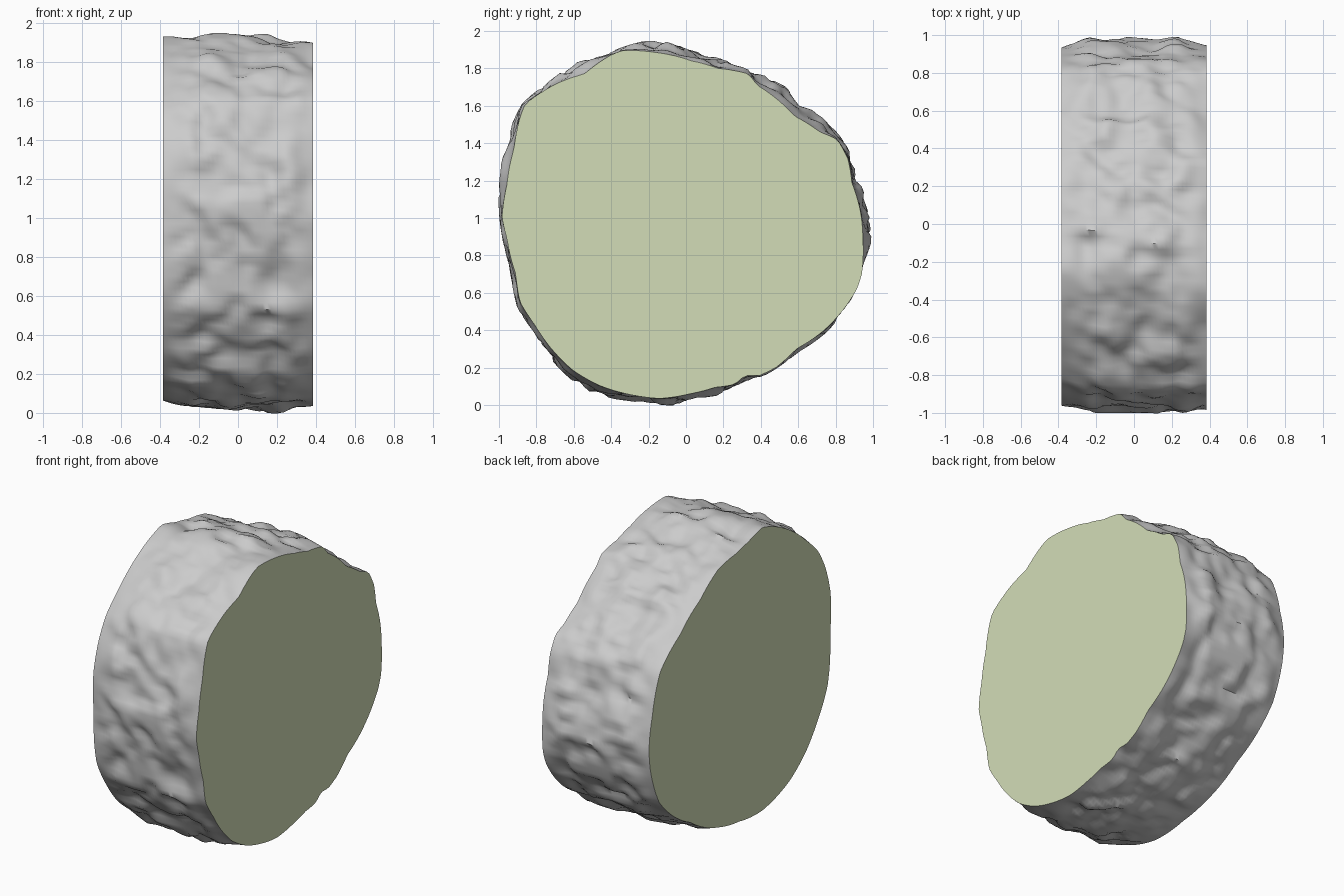
import bpy, bmesh, math
from mathutils import Vector, noise

cube = bpy.data.objects.get("Cube")
if cube:
    bpy.data.objects.remove(cube, do_unlink=True)

HALF = 0.385          # half the width along x
CZ = 0.97             # height of the axis
SEGS, RINGS = 180, 36

# Outline (y, z) of the sawn end on the +x side
LEFT_END = [(-.345, 1.895), (-.16, 1.885), (.03, 1.84), (.17, 1.80), (.335, 1.77),
            (.38, 1.71), (.58, 1.545), (.715, 1.46), (.81, 1.42), (.866, 1.316),
            (.887, 1.188), (.93, 1.05), (.946, .89), (.94, .70), (.914, .62),
            (.834, .50), (.727, .39), (.59, .30), (.48, .20), (.394, .158),
            (.314, .158), (.26, .11), (.153, .094), (.02, .06), (-.14, .035),
            (-.30, .056), (-.464, .105), (-.61, .19), (-.73, .314), (-.81, .43),
            (-.887, .55), (-.91, .70), (-.957, .887), (-.984, 1.005), (-.957, 1.18),
            (-.92, 1.37), (-.887, 1.54), (-.86, 1.61), (-.69, 1.72), (-.544, 1.77),
            (-.405, 1.87)]

# Outline (y, z) of the sawn end on the -x side
RIGHT_END = [(-.245, 1.93), (-.10, 1.89), (.036, 1.86), (.21, 1.83), (.40, 1.70),
             (.61, 1.55), (.818, 1.384), (.90, 1.125), (.935, .91), (.922, .78),
             (.83, .53), (.50, .27), (.20, .125), (0, .085), (-.245, .065),
             (-.536, .155), (-.70, .28), (-.82, .435), (-.922, .62), (-.953, .867),
             (-.955, 1.0), (-.953, 1.242), (-.90, 1.42), (-.828, 1.55),
             (-.70, 1.67), (-.536, 1.80)]

# Widest outline (y, z) reached by the bark between the ends
BARK = [(-.22, 1.945), (.02, 1.92), (.15, 1.86), (.29, 1.81), (.45, 1.756),
        (.59, 1.665), (.716, 1.558), (.866, 1.37), (.92, 1.21), (.973, 1.06),
        (1.0, .91), (.946, .755), (.89, .575), (.75, .39), (.60, .285),
        (.40, .15), (.26, .095), (.02, .01), (-.17, .0), (-.36, .03),
        (-.544, .083), (-.72, .244), (-.81, .39), (-.90, .52), (-.936, .727),
        (-.984, .914), (-1.0, 1.085), (-.99, 1.26), (-.96, 1.42),
        (-.875, 1.61), (-.73, 1.73), (-.57, 1.837), (-.36, 1.905)]


def polar(points):
    """Sorted (angle, radius) pairs, wrapped at both ends."""
    p = sorted((math.atan2(z - CZ, y), math.hypot(y, z - CZ)) for y, z in points)
    t = 2 * math.pi
    return [(p[-1][0] - t, p[-1][1])] + p + [(p[0][0] + t, p[0][1])]


def radius(table, a):
    for (a0, r0), (a1, r1) in zip(table, table[1:]):
        if a0 <= a <= a1:
            return r0 + (r1 - r0) * (a - a0) / max(a1 - a0, 1e-6)
    return table[-1][1]


def make_material(name, colour):
    m = bpy.data.materials.new(name)
    m.use_nodes = True
    m.diffuse_color = (*colour, 1)
    bsdf = next(n for n in m.node_tree.nodes if n.type == 'BSDF_PRINCIPLED')
    bsdf.inputs["Base Color"].default_value = (*colour, 1)
    return m


left_table, right_table, bark_table = map(polar, (LEFT_END, RIGHT_END, BARK))


def surface(x, a):
    """Lumpy bark running between the two sawn outlines."""
    outer = radius(bark_table, a)
    u = (x + HALF) / (2 * HALF)
    ends = radius(right_table, a) * (1 - u) + radius(left_table, a) * u
    c, s = math.cos(a), math.sin(a)
    lumps = noise.noise(Vector((x * 6, c * 6, s * 6)))
    fine = noise.noise(Vector((x * 9 + 9, c * 13, s * 13)))
    fade = min(1, 2.5 * (1 - abs(x) / HALF))
    r = ends + 0.55 * (outer - ends) * fade
    r += (0.045 * lumps + 0.026 * fine) * fade
    return min(r, max(outer, ends) + 0.002 * fade)


# Log: rings of bark closed by two flat sawn ends
bm = bmesh.new()
rings = []
for i in range(RINGS + 1):
    x = -HALF + 2 * HALF * i / RINGS
    ring = []
    for j in range(SEGS):
        a = -math.pi + 2 * math.pi * j / SEGS
        r = surface(x, a)
        ring.append(bm.verts.new((x, r * math.cos(a), CZ + r * math.sin(a))))
    rings.append(ring)
for low, high in zip(rings, rings[1:]):
    for j in range(SEGS):
        k = (j + 1) % SEGS
        bm.faces.new((low[j], low[k], high[k], high[j]))
for ring in (rings[0], rings[-1]):
    bm.faces.new(ring).material_index = 1
bmesh.ops.recalc_face_normals(bm, faces=bm.faces)

mesh = bpy.data.meshes.new("log_section")
bm.to_mesh(mesh)
bm.free()
mesh.materials.append(make_material("grey_bark", (0.6, 0.6, 0.6)))
mesh.materials.append(make_material("pale_green_wood", (0.65, 0.72, 0.475)))
log = bpy.data.objects.new("log_section", mesh)
bpy.context.collection.objects.link(log)

# Smooth bark with crisp sawn edges
bpy.ops.object.select_all(action='DESELECT')
log.select_set(True)
bpy.context.view_layer.objects.active = log
bpy.ops.object.shade_smooth_by_angle(angle=math.radians(45))
